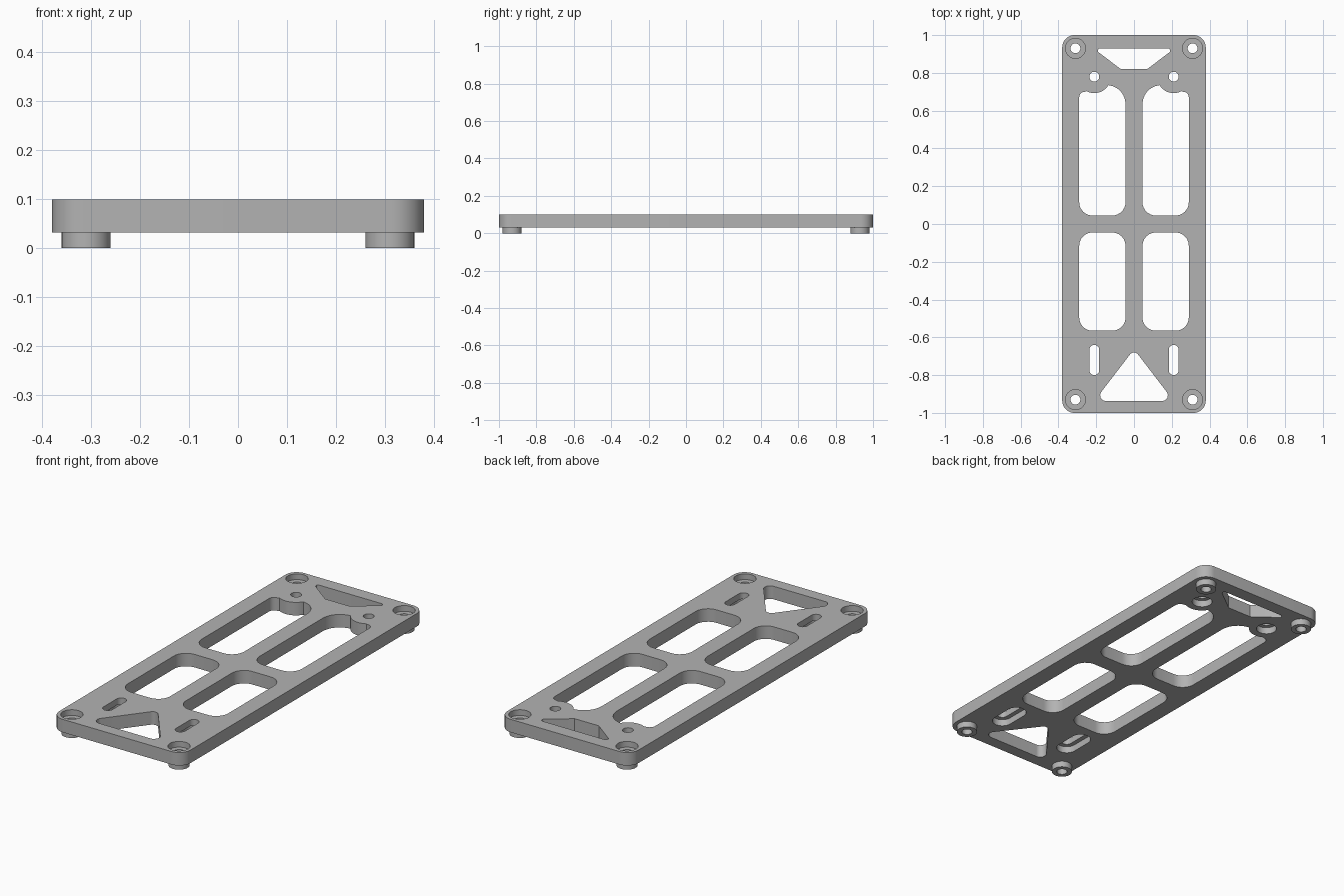
import bpy, bmesh
from math import cos, sin, tan, radians
from mathutils import Vector

if "Cube" in bpy.data.objects:
    bpy.data.objects.remove(bpy.data.objects["Cube"], do_unlink=True)

grey = bpy.data.materials.new("plain grey")
grey.use_nodes = True
grey.diffuse_color = (0.45, 0.45, 0.45, 1)
grey.node_tree.nodes["Principled BSDF"].inputs["Base Color"].default_value = grey.diffuse_color


def arc(cx, cy, r, a0, a1, steps=8):
    angles = [radians(a0 + (a1 - a0) * i / steps) for i in range(steps + 1)]
    return [(cx + r * cos(a), cy + r * sin(a)) for a in angles]


def circle(cx, cy, r):
    return arc(cx, cy, r, 0, 360, 40)[:-1]


def slot(x, y0, y1, r):
    return arc(x, y1, r, 0, 180, 16) + arc(x, y0, r, 180, 360, 16)


def rounded(corners, radii, steps=8):
    """Fillet each corner of a convex polygon."""
    out = []
    for i, (corner, r) in enumerate(zip(corners, radii)):
        c = Vector(corner)
        if r == 0:
            out.append(corner)
            continue
        a = (Vector(corners[i - 1]) - c).normalized()
        b = (Vector(corners[(i + 1) % len(corners)]) - c).normalized()
        half = a.angle(b) / 2
        centre = c + (a + b).normalized() * r / sin(half)
        start = c + a * r / tan(half) - centre
        end = c + b * r / tan(half) - centre
        for k in range(steps + 1):
            out.append(tuple(centre + start.lerp(end, k / steps).normalized() * r))
    return out


def box(x0, x1, y0, y1, r):
    return rounded([(x0, y0), (x1, y0), (x1, y1), (x0, y1)], [r] * 4)


def both(outline):
    return [outline, [(-x, y) for x, y in outline]]


bm = bmesh.new()


def ring(outline, z):
    """Closed loop of edges at one height."""
    verts = [bm.verts.new((x, y, z)) for x, y in outline]
    return [bm.edges.new((verts[i - 1], verts[i])) for i in range(len(verts))]


def wall(low, high):
    """Side faces between two matching loops."""
    for a, b in zip(low, high):
        bm.faces.new((a.verts[0], a.verts[1], b.verts[1], b.verts[0]))


def shaft(outline, z0, z1):
    low, high = ring(outline, z0), ring(outline, z1)
    wall(low, high)
    return low, high


def fill(loops):
    """Flat face bounded by the first loop, with the others as holes."""
    edges = [e for loop in loops for e in loop]
    bmesh.ops.triangle_fill(bm, edges=edges, use_beauty=True, normal=(0, 0, 1))


def step(outer, inner):
    """Flat ledge between two loops with equal point counts."""
    wall(outer, inner)


BOTTOM, TOP = 0.032, 0.1
SEAT, RECESS = 0.07, 0.067
HOLE, FOOT, HEAD = 0.026, 0.05, 0.053

# Outer rim of the plate
low, high = shaft(box(-0.38, 0.38, -1, 1, 0.065), BOTTOM, TOP)
under, above = [low], [high]

# Upper windows, notched around the small holes
window = (arc(0.115, 0.115, 0.07, 180, 270) + arc(0.22, 0.115, 0.07, 270, 360)
          + arc(0.26, 0.67, 0.03, 0, 90) + arc(0.21, 0.78, 0.087, -62, -149, 14)
          + arc(0.145, 0.635, 0.1, 98, 180))

# Lower windows, triangle and trapezoid
openings = both(window) + both(box(0.045, 0.29, -0.565, -0.045, 0.07))
openings.append(rounded([(-0.21, -0.937), (0.21, -0.937), (0, -0.663)], [0.03, 0.03, 0.027]))
openings.append(rounded([(-0.07, 0.82), (0.07, 0.82), (0.215, 0.93), (-0.215, 0.93)],
                        [0, 0, 0.012, 0.012]))
for outline in openings:
    low, high = shaft(outline, BOTTOM, TOP)
    under.append(low)
    above.append(high)

# Feet with a screw hole and a head seat sunk from above
for x in (-0.31, 0.31):
    for y in (-0.93, 0.93):
        foot_low, foot_high = shaft(circle(x, y, FOOT), 0, BOTTOM)
        hole_low, hole_high = shaft(circle(x, y, HOLE), 0, SEAT)
        head_low, head_high = shaft(circle(x, y, HEAD), SEAT, TOP)
        step(foot_low, hole_low)
        step(head_low, hole_high)
        under.append(foot_high)
        above.append(head_high)

# Small holes and slots, each with a wider recess underneath
pairs = list(zip(both(circle(0.21, 0.78, HOLE)), both(circle(0.21, 0.78, FOOT))))
pairs += zip(both(slot(0.21, -0.774, -0.666, HOLE)), both(slot(0.21, -0.774, -0.666, FOOT)))
for narrow, wide in pairs:
    wide_low, wide_high = shaft(wide, BOTTOM, RECESS)
    hole_low, hole_high = shaft(narrow, RECESS, TOP)
    step(wide_high, hole_low)
    under.append(wide_low)
    above.append(hole_high)

# Top and underside of the plate
fill(above)
fill(under)
bmesh.ops.recalc_face_normals(bm, faces=bm.faces)

mesh = bpy.data.meshes.new("base_plate")
bm.to_mesh(mesh)
bm.free()
mesh.materials.append(grey)
plate = bpy.data.objects.new("base_plate", mesh)
bpy.context.collection.objects.link(plate)

bpy.ops.object.select_all(action='DESELECT')
plate.select_set(True)
bpy.context.view_layer.objects.active = plate
bpy.ops.object.shade_smooth_by_angle(angle=radians(30))
